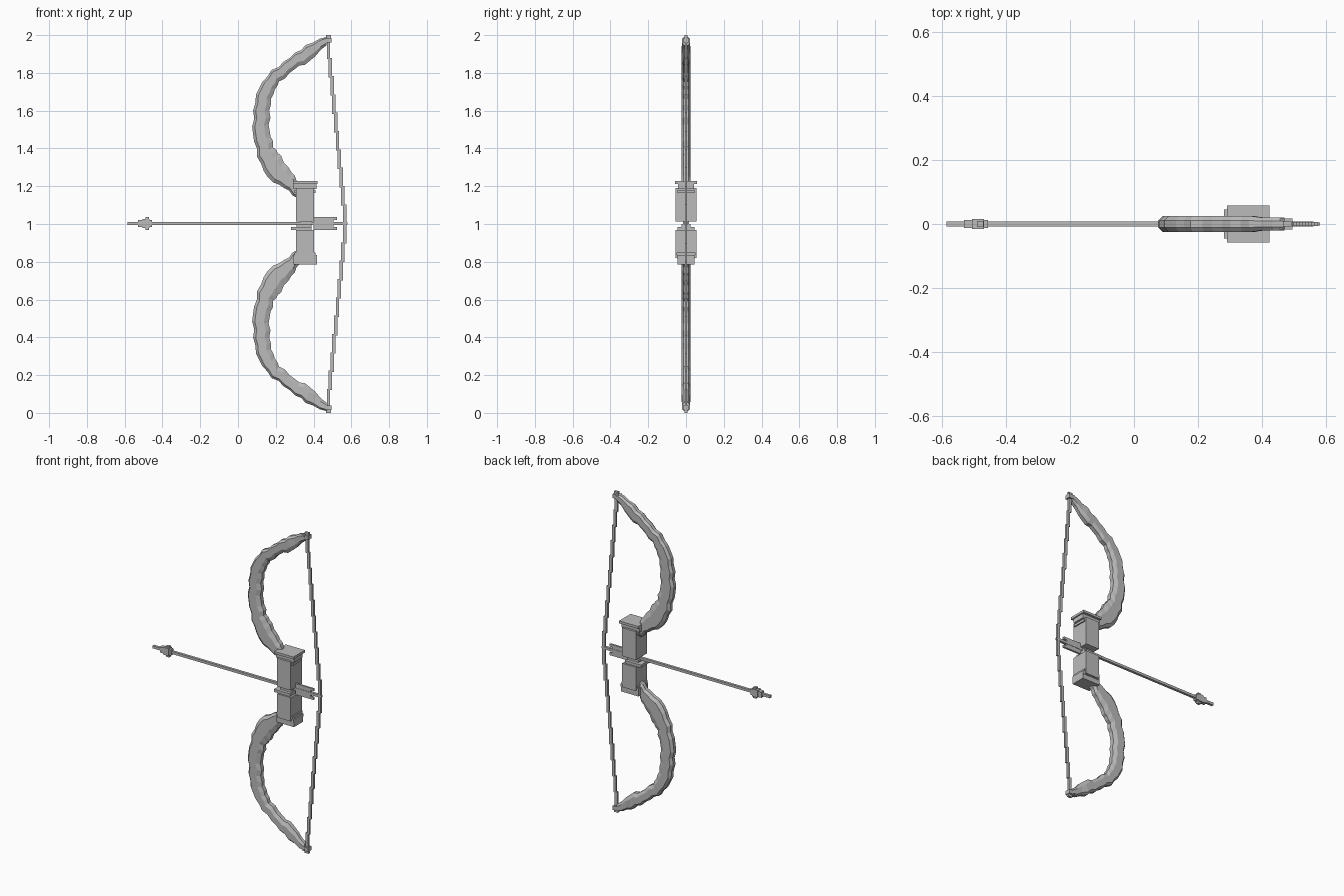
import bpy, bmesh
from mathutils import Vector

default = bpy.data.objects.get("Cube")
if default:
    bpy.data.objects.remove(default)

grey = bpy.data.materials.new("plain grey")
grey.use_nodes = True
COLOUR = (0.5, 0.5, 0.5, 1)
grey.diffuse_color = COLOUR
grey.node_tree.nodes["Principled BSDF"].inputs["Base Color"].default_value = COLOUR


def finish(name, bm):
    bmesh.ops.recalc_face_normals(bm, faces=bm.faces)
    mesh = bpy.data.meshes.new(name)
    bm.to_mesh(mesh)
    bm.free()
    mesh.materials.append(grey)
    obj = bpy.data.objects.new(name, mesh)
    bpy.context.collection.objects.link(obj)
    return obj


def add_box(bm, x0, x1, z0, z1, half_y):
    made = bmesh.ops.create_cube(bm, size=1)["verts"]
    for v in made:
        v.co = ((x0 + x1) / 2 + v.co.x * (x1 - x0), v.co.y * 2 * half_y,
                (z0 + z1) / 2 + v.co.z * (z1 - z0))


def boxes(name, parts, flip=False):
    bm = bmesh.new()
    for x0, x1, z0, z1, half_y in parts:
        if flip:
            z0, z1 = 2 - z1, 2 - z0
        add_box(bm, x0, x1, z0, z1, half_y)
    return finish(name, bm)


# Limb silhouette: outer and inner edges from handle to tip
OUTER = [(.31, 1.14), (.25, 1.19), (.155, 1.245), (.105, 1.36), (.08, 1.475),
         (.083, 1.6), (.11, 1.725), (.18, 1.81), (.275, 1.88), (.36, 1.945), (.47, 1.99)]
INNER = [(.325, 1.215), (.285, 1.275), (.225, 1.36), (.19, 1.41), (.168, 1.49),
         (.168, 1.6), (.185, 1.69), (.22, 1.75), (.3, 1.82), (.38, 1.86), (.468, 1.945)]
# Cross-section: fraction across the limb, half depth
SECTION = [(0, -.011), (.16, -.025), (.72, -.025), (1, -.013),
           (1, .013), (.72, .025), (.16, .025), (0, .011)]


def limb(name, flip):
    bm = bmesh.new()
    rings = []
    steps = (len(OUTER) - 1) * 3
    for s in range(steps + 1):
        i = min(s // 3, len(OUTER) - 2)
        t = s / 3 - i
        a = Vector(OUTER[i]).lerp(Vector(OUTER[i + 1]), t)
        b = Vector(INNER[i]).lerp(Vector(INNER[i + 1]), t)
        # carved, bumpy edges
        wave = (0, .006, -.004, .003)[s % 4] if 0 < s < steps else 0
        across = (b - a).normalized()
        a -= across * wave
        b -= across * wave
        taper = 1 if s < steps - 2 else .8
        ring = []
        for u, y in SECTION:
            p = a.lerp(b, u)
            ring.append(bm.verts.new((p.x, y * taper, 2 - p.y if flip else p.y)))
        rings.append(ring)
    n = len(SECTION)
    for r, q in zip(rings, rings[1:]):
        for k in range(n):
            bm.faces.new((r[k], r[(k + 1) % n], q[(k + 1) % n], q[k]))
    bm.faces.new(rings[0])
    bm.faces.new(rings[-1])
    return finish(name, bm)


# Limbs, tips and the stepped string, mirrored about mid height
STRING_STEPS = 10
for side, flip in (("upper", False), ("lower", True)):
    limb(side + "_limb", flip)
    boxes(side + "_tip", [(.455, .495, 1.96, 1.985, .017), (.465, .492, 1.985, 2, .008)], flip)
    parts = []
    for k in range(STRING_STEPS):
        x = .565 - .086 * k / (STRING_STEPS - 1)
        z = 1 + .97 * k / STRING_STEPS
        parts.append((x - .009, x + .009, z, z + .104, .006))
    boxes(side + "_string", parts, flip)

# Grip halves with their collars
boxes("upper_grip", [(.308, .402, 1.013, 1.19, .055), (.3, .41, 1.165, 1.18, .045),
                     (.29, .415, 1.185, 1.213, .042), (.29, .422, 1.213, 1.228, .057)])
boxes("lower_grip", [(.308, .402, .82, .968, .055), (.295, .418, .815, .835, .048),
                     (.3, .41, .835, .85, .05), (.295, .418, .785, .815, .045)])
boxes("arrow_rest", [(.28, .39, .968, .985, .045), (.31, .39, .985, 1, .025),
                     (.345, .372, .95, .97, .02), (.33, .39, .995, 1.016, .015)])

# Arrow: shaft, head and fletching
boxes("arrow_shaft", [(-.5, .56, .995, 1.011, .008)])
boxes("arrow_head", [(-.585, -.5, .995, 1.011, .008), (-.53, -.455, .985, 1.021, .013),
                     (-.49, -.47, .968, 1.036, .009), (-.505, -.468, .98, 1.026, .016)])
boxes("arrow_fletching", [(.4, .525, 1.022, 1.037, .006), (.4, .505, 1.008, 1.024, .006),
                          (.4, .505, .982, .998, .006), (.4, .525, .968, .984, .006)])
boxes("arrow_nock", [(.51, .58, .997, 1.009, .005)])
